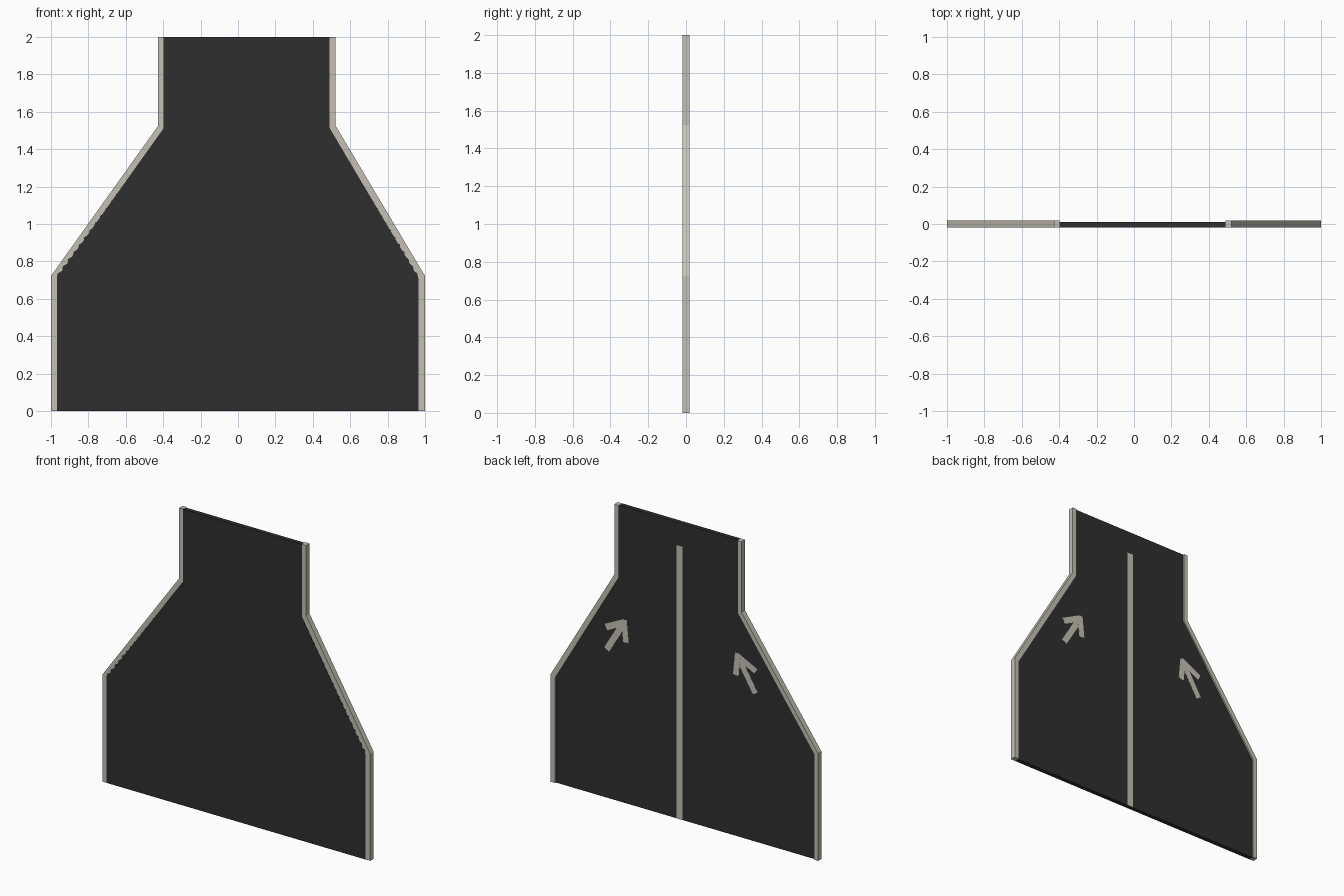
import bpy, bmesh
from mathutils import Vector

if "Cube" in bpy.data.objects:
    bpy.data.objects.remove(bpy.data.objects["Cube"])


def material(name, rgb):
    m = bpy.data.materials.new(name)
    m.diffuse_color = (*rgb, 1)
    m.use_nodes = True
    m.node_tree.nodes["Principled BSDF"].inputs["Base Color"].default_value = m.diffuse_color
    return m


ASPHALT = material("dark asphalt", (0.028, 0.028, 0.028))
STONE = material("pale stone", (0.56, 0.53, 0.46))


def prism(name, polygons, y0, y1, mat):
    """Extrude one or more (x, z) outlines from y0 to y1."""
    bm = bmesh.new()
    for pts in polygons:
        face = bm.faces.new([bm.verts.new((x, y0, z)) for x, z in pts])
        new = bmesh.ops.extrude_face_region(bm, geom=[face])["geom"]
        verts = [v for v in new if isinstance(v, bmesh.types.BMVert)]
        bmesh.ops.translate(bm, verts=verts, vec=(0, y1 - y0, 0))
    bmesh.ops.recalc_face_normals(bm, faces=bm.faces)
    mesh = bpy.data.meshes.new(name)
    bm.to_mesh(mesh)
    bm.free()
    mesh.materials.append(mat)
    obj = bpy.data.objects.new(name, mesh)
    bpy.context.collection.objects.link(obj)
    return obj


def stroke(a, b, w):
    """Rectangle around the line a-b."""
    a, b = Vector(a), Vector(b)
    d = (b - a).normalized()
    n = Vector((-d.y, d.x)) * w / 2
    return [a + n, a - n, b - n, b + n]


def stepped(pts, count):
    """Replace the sloping middle segment with small worn steps."""
    (x0, z0), (x1, z1) = pts[1], pts[2]
    dx, dz = (x1 - x0) / count, (z1 - z0) / count
    edge = [pts[0]]
    for i in range(count):
        x, z = x0 + i * dx, z0 + i * dz
        edge += [(x, z), (x + 0.1 * dx, z + 0.6 * dz)]
    return edge + pts[2:]


# Kerb edge lines, bottom to top
left_out = [(-1, 0), (-1, 0.722), (-0.427, 1.525), (-0.427, 2)]
left_in = [(-0.968, 0), (-0.968, 0.712), (-0.397, 1.513), (-0.397, 2)]
right_out = [(1, 0), (1, 0.722), (0.522, 1.525), (0.522, 2)]
right_in = [(0.964, 0), (0.964, 0.712), (0.49, 1.513), (0.49, 2)]

# Road slab, recessed on the back between the kerbs
prism("road_slab", [left_in + right_in[::-1]], -0.018, 0.010, ASPHALT)

# Kerbs through the full thickness
prism("left_kerb", [left_out + left_in[::-1]], -0.018, 0.019, STONE)
prism("right_kerb", [right_out + right_in[::-1]], -0.018, 0.019, STONE)

# Dark front skin with ragged sloping edges
front_l = [(-0.968, 0), (-0.968, 0.712), (-0.397, 1.485), (-0.397, 2)]
front_r = [(0.962, 0), (0.962, 0.712), (0.49, 1.485), (0.49, 2)]
prism("front_skin", [stepped(front_l, 20) + stepped(front_r, 20)[::-1]],
      -0.019, -0.018, ASPHALT)

# Painted centre line on the back
prism("centre_line", [[(0.018, 0), (0.062, 0), (0.062, 1.845), (0.018, 1.845)]],
      0.0095, 0.011, STONE)

# Painted arrows, mirrored about the centre line
for name, s in (("right_arrow", 1), ("left_arrow", -1)):
    def p(x, z):
        return (0.03 + s * x, z)
    tip = p(0.425, 1.215)
    lines = [(p(0.555, 1.0), tip, 0.042),
             (p(0.56, 1.15), p(0.415, 1.222), 0.042),
             (p(0.41, 1.085), p(0.425, 1.235), 0.042)]
    # separate heights keep the overlapping strokes clean
    obj = prism(name, [stroke(*l) for l in lines], 0.0095, 0.011, STONE)
    for i, v in enumerate(obj.data.vertices):
        if v.co.y > 0.0105:
            v.co.y += 0.0002 * (i // 8)
